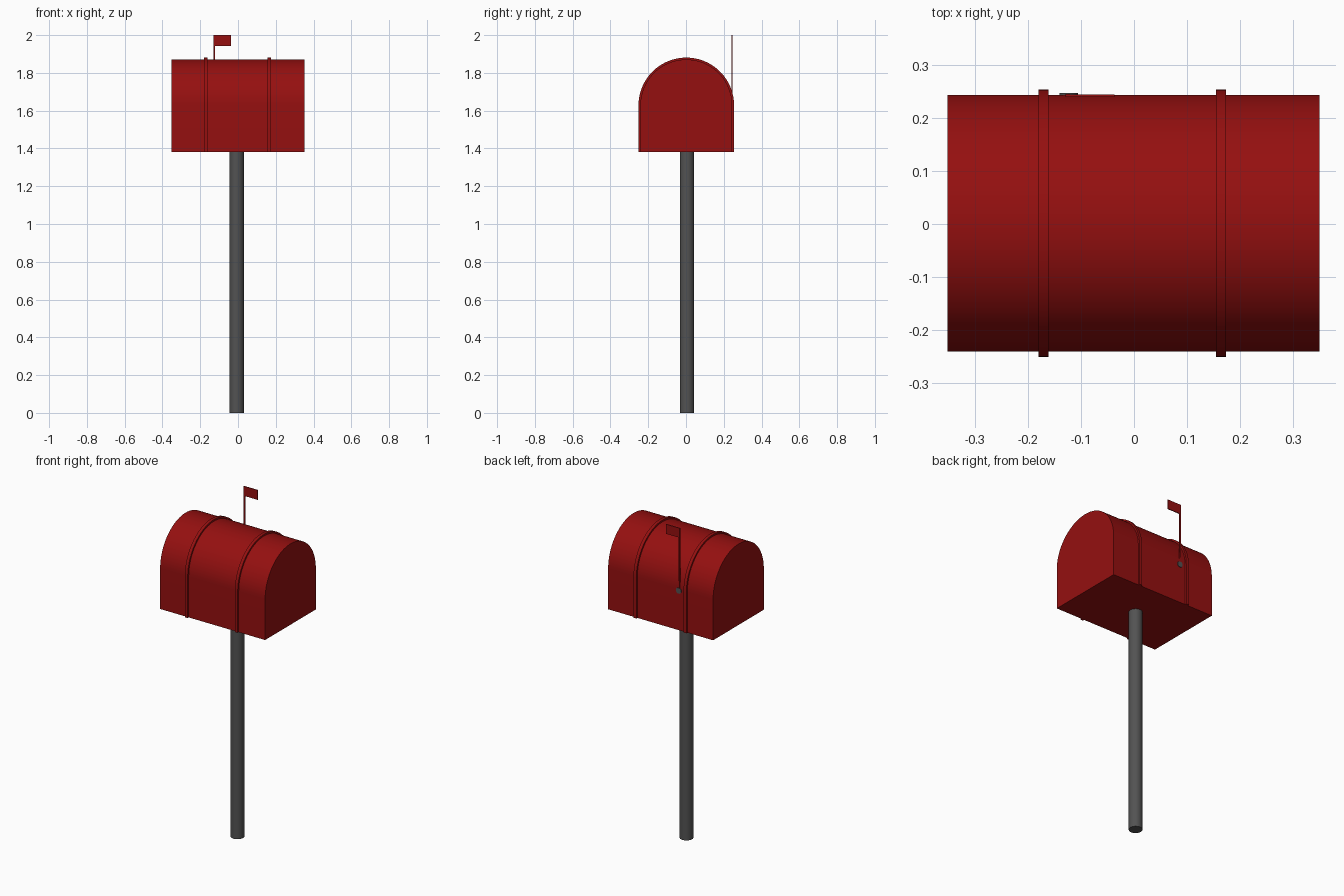
import bpy, bmesh, math
from mathutils import Matrix

if "Cube" in bpy.data.objects:
    bpy.data.objects.remove(bpy.data.objects["Cube"])


def material(name, rgb):
    m = bpy.data.materials.new(name)
    m.diffuse_color = (*rgb, 1)
    m.use_nodes = True
    m.node_tree.nodes["Principled BSDF"].inputs["Base Color"].default_value = m.diffuse_color
    return m


RED = material("red paint", (0.30, 0.005, 0.005))
GREY = material("dark grey metal", (0.085, 0.085, 0.085))

CY = 0.0015             # box centre in y
BASE, SPRING = 1.38, 1.628   # underside and start of the arch


def finish(name, bm, mat):
    bmesh.ops.recalc_face_normals(bm, faces=bm.faces)
    me = bpy.data.meshes.new(name)
    bm.to_mesh(me)
    bm.free()
    me.materials.append(mat)
    ob = bpy.data.objects.new(name, me)
    bpy.context.collection.objects.link(ob)
    bpy.ops.object.select_all(action='DESELECT')
    bpy.context.view_layer.objects.active = ob
    ob.select_set(True)
    bpy.ops.object.shade_smooth_by_angle(angle=math.radians(30))
    return ob


def arch(r, steps=48):
    """Half-round arch with straight legs, as (y, z) points."""
    pts = [(CY + r, BASE)]
    for i in range(steps + 1):
        a = math.pi * i / steps
        pts.append((CY + r * math.cos(a), SPRING + r * math.sin(a)))
    return pts + [(CY - r, BASE)]


def extrude_x(name, profile, x0, x1, mat):
    bm = bmesh.new()
    a, b = ([bm.verts.new((x, y, z)) for y, z in profile] for x in (x0, x1))
    n = len(profile)
    bm.faces.new(a)
    bm.faces.new(b)
    for i in range(n):
        j = (i + 1) % n
        bm.faces.new((a[i], a[j], b[j], b[i]))
    return finish(name, bm, mat)


def cylinder(name, r, depth, matrix, mat, segs=32):
    bm = bmesh.new()
    bmesh.ops.create_cone(bm, cap_ends=True, segments=segs, radius1=r,
                          radius2=r, depth=depth, matrix=matrix)
    return finish(name, bm, mat)


def box(name, lo, hi, mat):
    bm = bmesh.new()
    mid = [(p + q) / 2 for p, q in zip(lo, hi)]
    size = [q - p for p, q in zip(lo, hi)]
    bmesh.ops.create_cube(bm, size=1, matrix=Matrix.Translation(mid)
                          @ Matrix.Diagonal((*size, 1)))
    return finish(name, bm, mat)


# Arched box
extrude_x("mailbox_body", arch(0.243), -0.353, 0.351, RED)

# Raised bands wrapped over the arch
for side, x in (("left", -0.171), ("right", 0.1645)):
    extrude_x(side + "_band", arch(0.253) + arch(0.240)[::-1],
              x - 0.0095, x + 0.0095, RED)

# Post
cylinder("post", 0.038, 1.385, Matrix.Translation((-0.007, 0.005, 0.6925)), GREY)

# Signal flag on the back: pivot, staff and plate
cylinder("flag_pivot", 0.0175, 0.016,
         Matrix.Translation((-0.1235, 0.240, 1.62))
         @ Matrix.Rotation(math.pi / 2, 4, 'X'), GREY, 24)
box("flag_staff", (-0.130, 0.240, 1.615), (-0.121, 0.246, 2.0), RED)
box("flag_plate", (-0.1215, 0.2405, 1.942), (-0.037, 0.2455, 2.0), RED)
